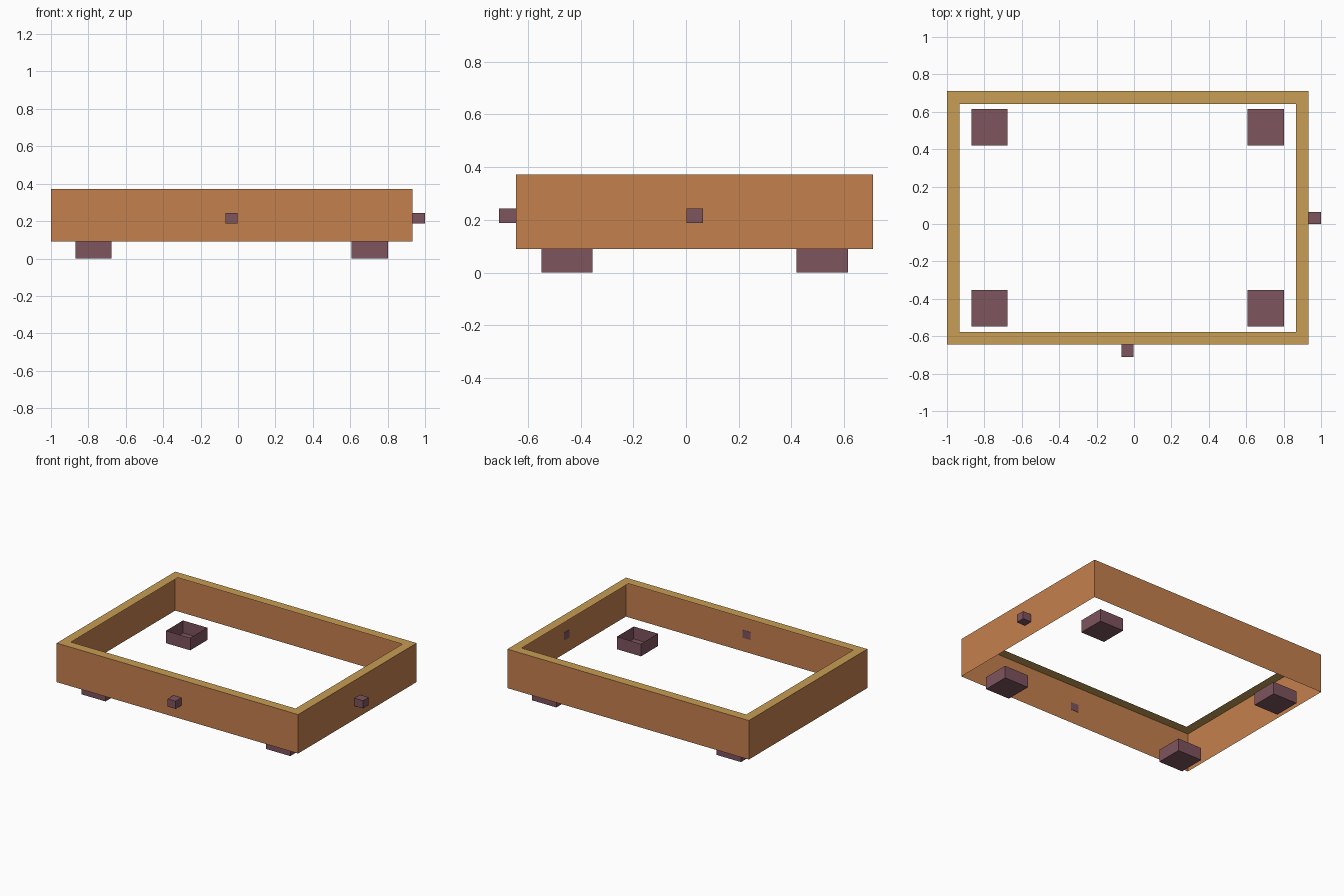
import bpy
import bmesh
from mathutils import Matrix, Vector

if "Cube" in bpy.data.objects:
    bpy.data.objects.remove(bpy.data.objects["Cube"], do_unlink=True)


def make_material(name, colour):
    mat = bpy.data.materials.new(name)
    mat.use_nodes = True
    mat.diffuse_color = (*colour, 1)
    mat.node_tree.nodes["Principled BSDF"].inputs["Base Color"].default_value = (*colour, 1)
    return mat


orange_wood = make_material("orange_wood", (0.56, 0.216, 0.074))
golden_wood = make_material("golden_wood", (0.58, 0.337, 0.091))
plum = make_material("plum", (0.209, 0.089, 0.112))


def box_mesh(low, high):
    low, high = Vector(low), Vector(high)
    bm = bmesh.new()
    bmesh.ops.create_cube(bm, size=1, matrix=Matrix.Translation((low + high) / 2)
                          @ Matrix.Diagonal((*(high - low), 1)))
    bm.normal_update()
    return bm


def faces_toward(bm, z):
    return [f for f in bm.faces if f.normal.z * z > 0.5]


def finish(bm, name, *materials):
    mesh = bpy.data.meshes.new(name)
    bm.to_mesh(mesh)
    bm.free()
    for mat in materials:
        mesh.materials.append(mat)
    obj = bpy.data.objects.new(name, mesh)
    bpy.context.collection.objects.link(obj)


# Frame centre, outer half sizes and heights
CX, CY = -0.034, 0.033
HX, HY = 0.966, 0.677
BASE, TOP = 0.09, 0.372

# Frame: thin outer walls with a flat rim turned inward at the top
bm = box_mesh((CX - HX, CY - HY, BASE), (CX + HX, CY + HY, TOP))
bmesh.ops.delete(bm, geom=faces_toward(bm, -1), context='FACES')
top = faces_toward(bm, 1)
rim = bmesh.ops.inset_region(bm, faces=top, thickness=0.095, use_boundary=True)["faces"]
for face in rim:
    face.material_index = 1
bmesh.ops.delete(bm, geom=top, context='FACES')
finish(bm, "frame", orange_wood, golden_wood)

# Feet: shallow trays, open at the top
FOOT = 0.097
for side, sx in (("right", -1), ("left", 1)):
    for end, sy in (("front", -1), ("back", 1)):
        x, y = CX + sx * 0.739, CY + sy * 0.484
        bm = box_mesh((x - FOOT, y - FOOT, 0), (x + FOOT, y + FOOT, BASE))
        bmesh.ops.delete(bm, geom=faces_toward(bm, 1), context='FACES')
        finish(bm, f"{end}_{side}_foot", plum)

# Knobs: small blocks passing just through the front and left walls
KNOB, KZ, THROUGH = 0.032, 0.216, 0.002
finish(box_mesh((CX - KNOB, -0.71, KZ - 0.028), (CX + KNOB, CY - HY + THROUGH, KZ + 0.028)),
       "front_knob", plum)
finish(box_mesh((CX + HX - THROUGH, CY - KNOB, KZ - 0.028), (1, CY + KNOB, KZ + 0.028)),
       "left_knob", plum)
